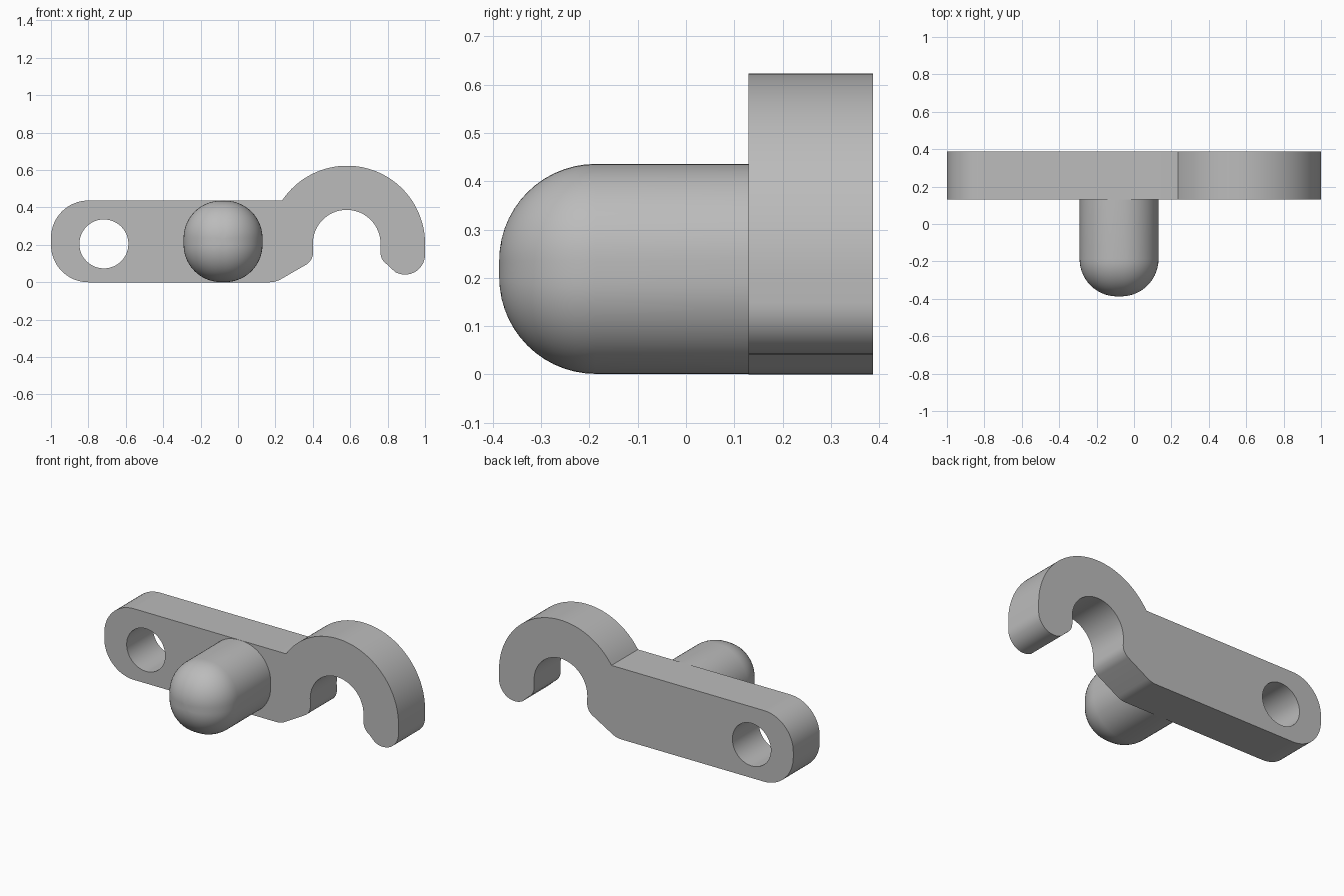
import bpy, bmesh, math

if "Cube" in bpy.data.objects:
    bpy.data.objects.remove(bpy.data.objects["Cube"])

grey = bpy.data.materials.new("grey")
grey.diffuse_color = (0.50, 0.50, 0.50, 1)
grey.use_nodes = True
grey.node_tree.nodes["Principled BSDF"].inputs["Base Color"].default_value = grey.diffuse_color


def arc(cx, cz, r, a0, a1, n):
    """Points along an arc, angles in degrees."""
    angles = [math.radians(a0 + (a1 - a0) * i / n) for i in range(n + 1)]
    return [(cx + r * math.cos(a), cz + r * math.sin(a)) for a in angles]


def finish(bm, name):
    bmesh.ops.remove_doubles(bm, verts=bm.verts, dist=1e-5)
    bmesh.ops.recalc_face_normals(bm, faces=bm.faces)
    mesh = bpy.data.meshes.new(name)
    bm.to_mesh(mesh)
    bm.free()
    mesh.materials.append(grey)
    obj = bpy.data.objects.new(name, mesh)
    bpy.context.collection.objects.link(obj)
    bpy.ops.object.select_all(action='DESELECT')
    obj.select_set(True)
    bpy.context.view_layer.objects.active = obj
    bpy.ops.object.shade_smooth_by_angle(angle=math.radians(25))
    return obj


# Hook plate: rounded bar running into an open hook, with a round hole
FRONT, BACK = 0.13, 0.387
outline = (
    arc(-0.8, 0.2, 0.2, 180, 270, 16)            # lower left corner
    + arc(0.169, 0.12, 0.12, 270, 300, 6)        # bend towards the hook mouth
    + arc(0.327, 0.158, 0.074, -60, 0, 10)       # inner lip of the mouth
    + arc(0.581, 0.206, 0.181, 180, 0, 40)       # inside of the hook
    + arc(0.836, 0.158, 0.074, 180, 240, 10)     # inner side of the tip
    + arc(0.893, 0.148, 0.107, 240, 360, 18)     # tip
    + arc(0.583, 0.206, 0.417, 0, 146.4, 56)     # outside of the hook
    + arc(-0.8, 0.237, 0.2, 90, 180, 16)         # upper left corner
)
hole = arc(-0.717, 0.205, 0.131, 0, 360, 48)[:-1]

bm = bmesh.new()
for loop in (outline, hole):
    vs = [bm.verts.new((x, FRONT, z)) for x, z in loop]
    for a, b in zip(vs, vs[1:] + vs[:1]):
        bm.edges.new((a, b))
bmesh.ops.triangle_fill(bm, use_beauty=True, edges=bm.edges[:])
ext = bmesh.ops.extrude_face_region(bm, geom=bm.faces[:], use_keep_orig=True)
for v in ext["geom"]:
    if isinstance(v, bmesh.types.BMVert):
        v.co.y = BACK
finish(bm, "hook_plate")

# Peg: nearly round bar with fully rounded edges and a domed front
R, HX, HZ = 0.2, 0.011, 0.0175
CX, CZ, DOME_Y = -0.08, 0.2185, -0.187
Q = 14                                            # steps per quarter turn


def peg_ring(bm, y, r):
    pts = []
    for q, (sx, sz) in enumerate([(1, 1), (-1, 1), (-1, -1), (1, -1)]):
        pts += arc(CX + sx * HX, CZ + sz * HZ, r, q * 90, q * 90 + 90, Q)
    return [bm.verts.new((x, y, z)) for x, z in pts]


bm = bmesh.new()
rings = [peg_ring(bm, FRONT + 0.01, R)]
for i in range(Q):
    t = math.radians(90 * i / Q)
    rings.append(peg_ring(bm, DOME_Y - R * math.sin(t), R * math.cos(t)))
# flat centre of the dome
y = DOME_Y - R
rings.append(peg_ring(bm, y, 0.0005))
for a, b in zip(rings, rings[1:]):
    n = len(a)
    for i in range(n):
        j = (i + 1) % n
        bm.faces.new((a[i], a[j], b[j], b[i]))
bm.faces.new(rings[0])
bm.faces.new(rings[-1])
finish(bm, "peg")
